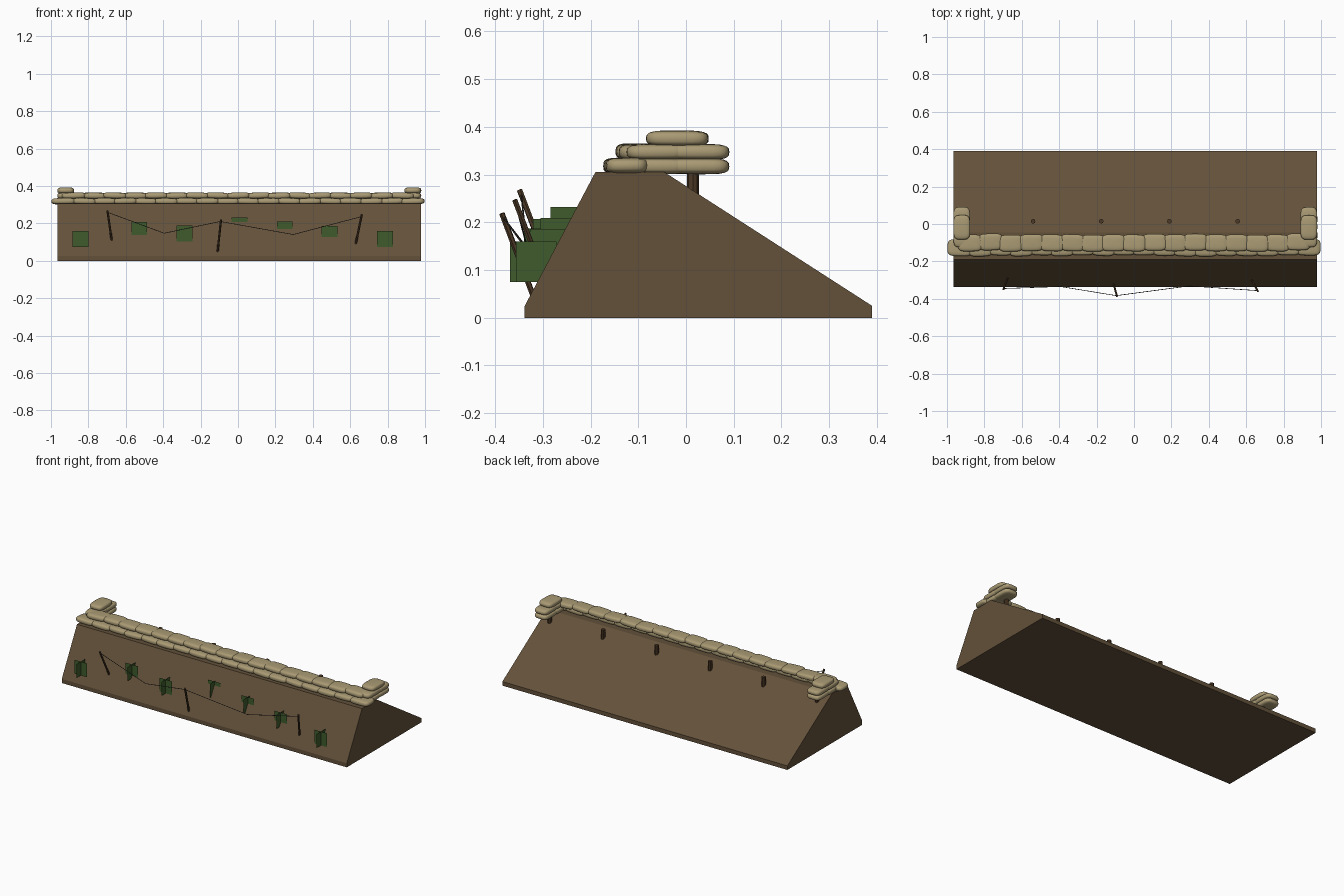
import bpy, bmesh, math, random
from mathutils import Vector, Euler

if "Cube" in bpy.data.objects:
    bpy.data.objects.remove(bpy.data.objects["Cube"])

random.seed(4)
CX = 0.007  # middle of the earth bank


def material(name, rgb):
    m = bpy.data.materials.new(name)
    m.diffuse_color = (*rgb, 1)
    m.use_nodes = True
    m.node_tree.nodes["Principled BSDF"].inputs["Base Color"].default_value = m.diffuse_color
    return m


EARTH = material("earth_brown", (0.125, 0.082, 0.042))
BAG = material("sandbag_tan", (0.40, 0.325, 0.175))
WOOD = material("dark_wood", (0.075, 0.042, 0.02))
LEAF = material("camouflage_green", (0.05, 0.105, 0.025))
WIRE = material("wire_grey", (0.05, 0.045, 0.04))


def finish(name, bm, mat, smooth=False):
    me = bpy.data.meshes.new(name)
    bmesh.ops.recalc_face_normals(bm, faces=bm.faces)
    bm.to_mesh(me)
    bm.free()
    me.materials.append(mat)
    for p in me.polygons:
        p.use_smooth = smooth
    ob = bpy.data.objects.new(name, me)
    bpy.context.collection.objects.link(ob)
    return ob


def rod(name, a, b, r, mat, sides=8):
    a, b = Vector(a), Vector(b)
    bm = bmesh.new()
    bmesh.ops.create_cone(bm, cap_ends=True, segments=sides, radius1=r, radius2=r, depth=(b - a).length)
    ob = finish(name, bm, mat)
    ob.location = (a + b) / 2
    ob.rotation_euler = (b - a).to_track_quat('Z', 'Y').to_euler()
    return ob


# Earth bank: side profile extruded along x
profile = [(-0.338, 0), (0.39, 0), (0.39, 0.025), (-0.045, 0.305), (-0.19, 0.305), (-0.338, 0.025)]
bm = bmesh.new()
face = bm.faces.new([bm.verts.new((CX - 0.971, y, z)) for y, z in profile])
ext = bmesh.ops.extrude_face_region(bm, geom=[face])
bmesh.ops.translate(bm, vec=(1.942, 0, 0), verts=[v for v in ext["geom"] if isinstance(v, bmesh.types.BMVert)])
finish("earth_bank", bm, EARTH)


# Sandbag: a rounded pillow, squared off in plan and section
def power(v, e):
    return math.copysign(abs(v) ** e, v)


def make_bag_mesh():
    bm = bmesh.new()
    bmesh.ops.create_uvsphere(bm, u_segments=24, v_segments=12, radius=1)
    for v in bm.verts:
        lat = math.asin(max(-1, min(1, v.co.z)))
        lon = math.atan2(v.co.y, v.co.x)
        ring = power(math.cos(lat), 0.5)
        v.co = (0.0655 * ring * power(math.cos(lon), 0.5),
                0.045 * ring * power(math.sin(lon), 0.5),
                0.0168 * power(math.sin(lat), 0.65))
    ob = finish("sandbag", bm, BAG, True)
    me = ob.data
    bpy.data.objects.remove(ob)
    return me


bag_mesh = make_bag_mesh()


def bag(name, x, y, z, turn=0.0, jitter=1.0):
    ob = bpy.data.objects.new(name, bag_mesh)
    bpy.context.collection.objects.link(ob)
    j = lambda a: random.uniform(-a, a) * jitter
    ob.location = (x, y + j(0.004), z)
    ob.rotation_euler = Euler((j(0.03), j(0.03), turn + j(0.04)))


# Two staggered courses along the crest
for i in range(18):
    bag("lower_sandbag", -0.932 + i * 1.864 / 17, -0.125, 0.318)
for i in range(17):
    bag("upper_sandbag", -0.877 + i * 1.754 / 16, -0.099, 0.348)

# Return walls at both ends, with a single bag on top
for side in (-1, 1):
    x = CX + side * 0.928
    for z in (0.3175, 0.3475):
        for y in (-0.06, 0.025):
            bag("return_sandbag", x, y, z, math.pi / 2, 0.2)
    bag("top_sandbag", x, -0.018, 0.3755, math.pi / 2, 0.2)

# Revetment posts behind the wall
for i in range(6):
    x = CX - 0.911 + i * 0.3645
    rod("revetment_post", (x, 0.0145, 0.2), (x, 0.0145, 0.318), 0.0125, WOOD)

# Camouflage tufts: crossed square cards on the front slope (x, y, z)
tufts = [(-0.843, -0.326, 0.117), (-0.528, -0.278, 0.165), (-0.285, -0.297, 0.145), (0.007, -0.241, 0.19),
         (0.25, -0.262, 0.167), (0.49, -0.284, 0.144), (0.785, -0.314, 0.117)]
H = 0.0425
for x, y, z in tufts:
    bm = bmesh.new()
    for dx, dy in ((H, 0), (0, H)):
        bm.faces.new([bm.verts.new((x + s * dx, y + s * dy, z + t * H))
                      for s, t in ((-1, -1), (1, -1), (1, 1), (-1, 1))])
    finish("camouflage_tuft", bm, LEAF)

# Leaning pickets (top, foot) driven into the slope
pickets = [((-0.698, -0.349, 0.268), (-0.674, -0.285, 0.10)),
           ((-0.091, -0.386, 0.219), (-0.110, -0.318, 0.04)),
           ((0.662, -0.359, 0.247), (0.627, -0.295, 0.08))]
for top, foot in pickets:
    rod("wire_picket", foot, top, 0.006, WOOD, 6)

# Sagging wire strung between the pickets
path = [(-0.695, -0.345, 0.258), (-0.395, -0.334, 0.147), (-0.095, -0.383, 0.210),
        (0.295, -0.331, 0.140), (0.657, -0.356, 0.235)]
for a, b in zip(path, path[1:]):
    rod("wire_strand", a, b, 0.0018, WIRE, 5)
